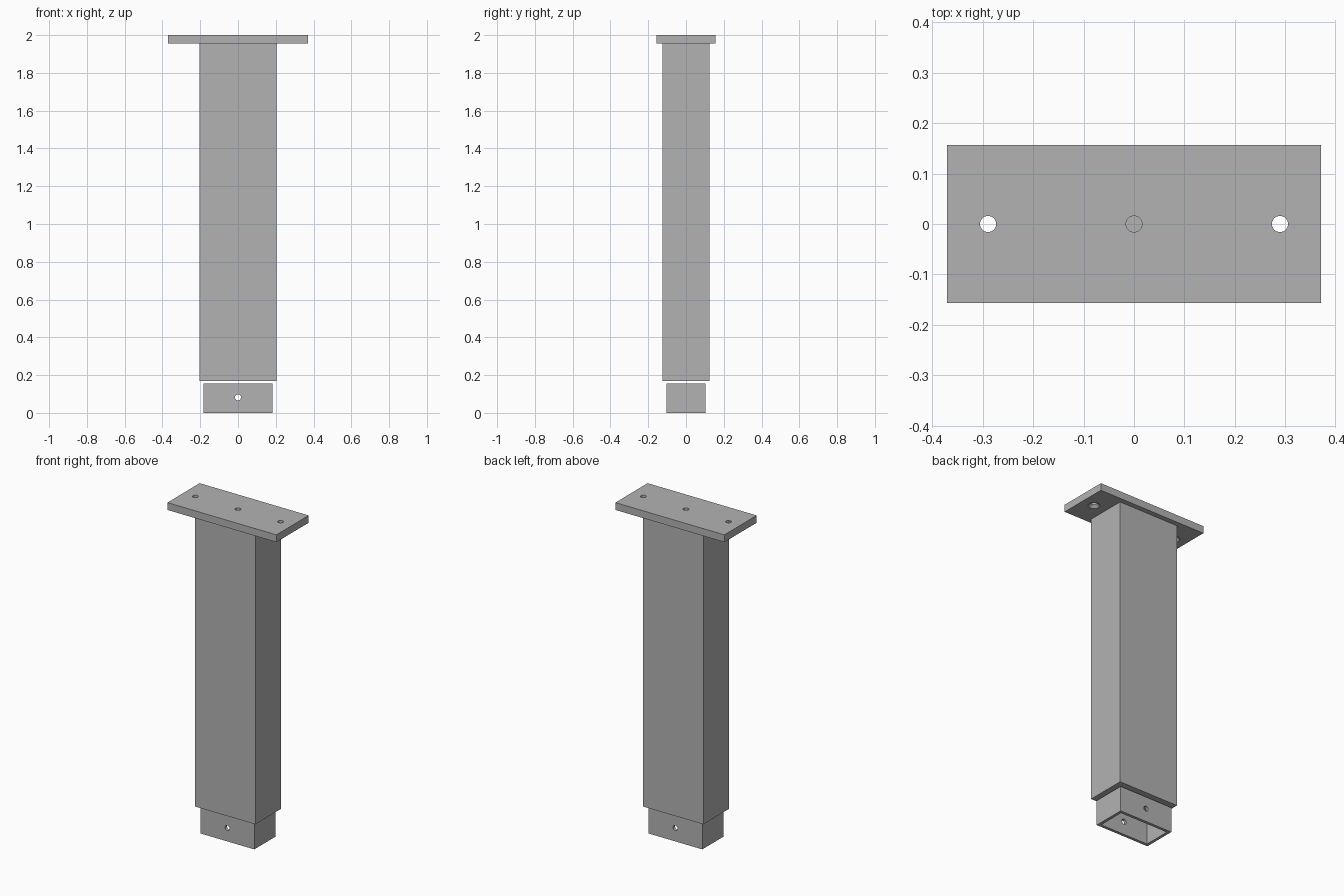
import bpy
import math

old = bpy.data.objects.get("Cube")
if old:
    bpy.data.objects.remove(old, do_unlink=True)

# One plain grey for the whole post
grey = bpy.data.materials.new("steel grey")
grey.use_nodes = True
COLOUR = (0.45, 0.45, 0.45, 1)
grey.diffuse_color = COLOUR
grey.node_tree.nodes["Principled BSDF"].inputs["Base Color"].default_value = COLOUR


def box(name, width, depth, bottom, top):
    bpy.ops.mesh.primitive_cube_add(size=1, location=(0, 0, (bottom + top) / 2))
    ob = bpy.context.object
    ob.name = name
    ob.scale = (width, depth, top - bottom)
    bpy.ops.object.transform_apply(location=True, rotation=False, scale=True)
    ob.data.materials.append(grey)
    return ob


def drill(radius, length, location, rotation=(0, 0, 0), end_radius=None):
    bpy.ops.mesh.primitive_cone_add(
        vertices=32, radius1=radius, depth=length, location=location, rotation=rotation,
        radius2=radius if end_radius is None else end_radius)
    return bpy.context.object


def cut(ob, cutter):
    mod = ob.modifiers.new("cut", "BOOLEAN")
    mod.operation = "DIFFERENCE"
    mod.solver = "EXACT"
    mod.object = cutter
    bpy.ops.object.select_all(action="DESELECT")
    bpy.context.view_layer.objects.active = ob
    ob.select_set(True)
    bpy.ops.object.modifier_apply(modifier=mod.name)
    bpy.data.objects.remove(cutter, do_unlink=True)


HOLE = 0.016
PLATE_BOTTOM = 1.955

# Main column
column = box("column", 0.41, 0.25, 0.168, PLATE_BOTTOM)

# Top plate with three screw holes, the outer two countersunk from below
plate = box("top_plate", 0.74, 0.312, PLATE_BOTTOM, 2.0)
for x in (-0.289, 0, 0.289):
    cut(plate, drill(HOLE, 0.2, (x, 0, 1.98)))
    if x:
        cut(plate, drill(0.043, 0.03, (x, 0, PLATE_BOTTOM + 0.005), end_radius=0.013))

# Hollow foot tube with a cross hole from front to back
foot = box("foot_tube", 0.366, 0.206, 0, 0.156)
cut(foot, box("bore", 0.33, 0.17, -0.1, 0.3))
cut(foot, drill(HOLE, 0.6, (0, 0, 0.082), (math.pi / 2, 0, 0)))

# Round the hole walls, keep the edges sharp
for ob in (column, plate, foot):
    bpy.ops.object.select_all(action="DESELECT")
    bpy.context.view_layer.objects.active = ob
    ob.select_set(True)
    bpy.ops.object.shade_smooth_by_angle(angle=math.radians(30))
